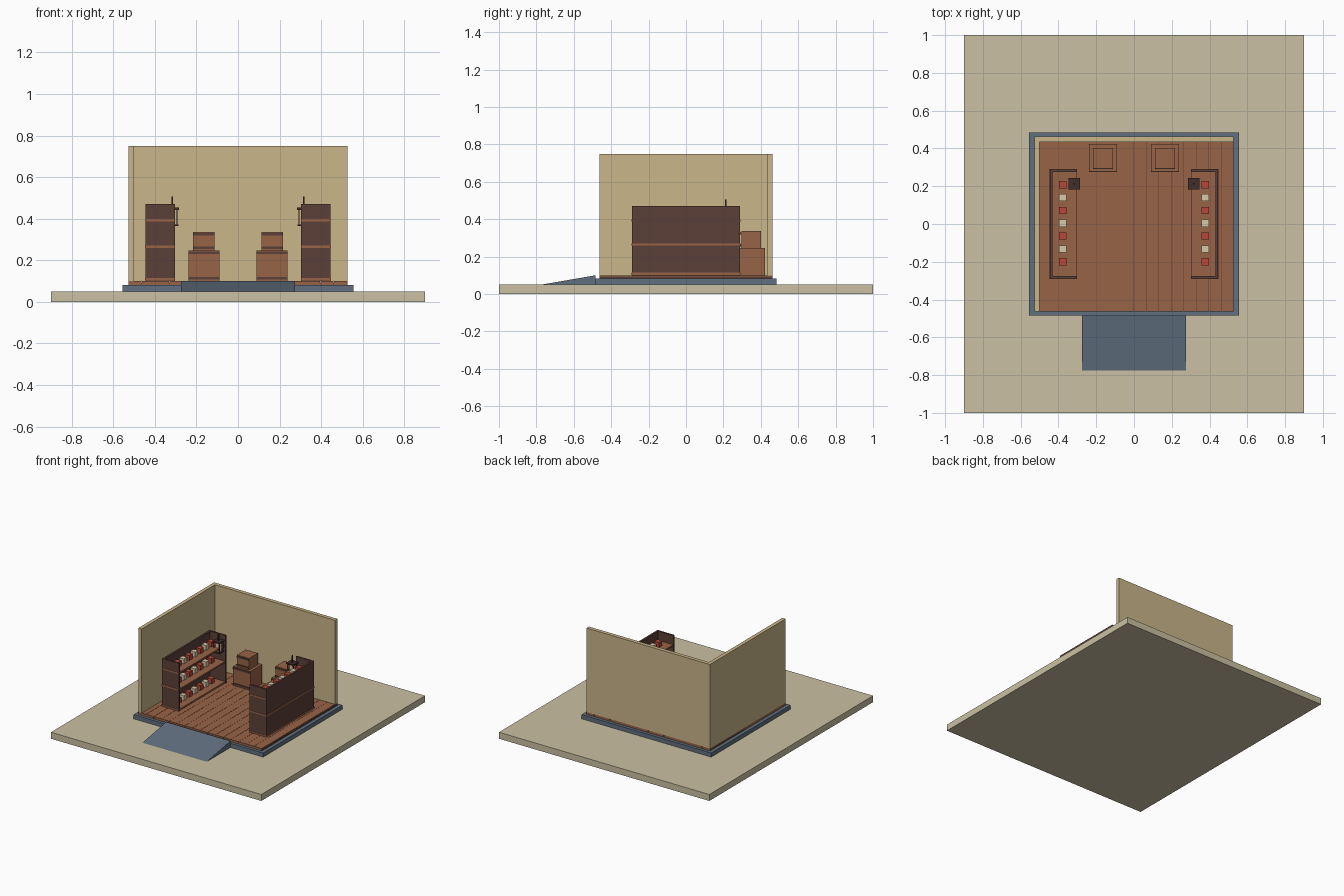
import bpy

cube = bpy.data.objects.get("Cube")
if cube:
    bpy.data.objects.remove(cube, do_unlink=True)


def material(name, r, g, b):
    """Flat material from 0-255 display values."""
    def lin(c):
        c /= 255
        return c / 12.92 if c < 0.04 else ((c + 0.055) / 1.055) ** 2.4
    col = (lin(r), lin(g), lin(b), 1)
    m = bpy.data.materials.new(name)
    m.use_nodes = True
    m.diffuse_color = col
    m.node_tree.nodes["Principled BSDF"].inputs["Base Color"].default_value = col
    return m


SAND = material("sand", 202, 192, 162)
PLASTER = material("plaster", 202, 182, 138)
SLATE = material("slate stone", 97, 112, 128)
WOOD = material("warm wood", 152, 99, 71)
DARK = material("dark wood", 93, 64, 57)
IRON = material("dark iron", 66, 46, 42)
RED = material("red goods", 184, 70, 56)
CREAM = material("cream goods", 216, 200, 168)


def mesh(name, verts, faces, mat):
    me = bpy.data.meshes.new(name)
    me.from_pydata(verts, [], faces)
    me.materials.append(mat)
    ob = bpy.data.objects.new(name, me)
    bpy.context.collection.objects.link(ob)
    return ob


def box(name, xs, ys, zs, mat):
    """Box spanning the given ranges on each axis."""
    xs, ys, zs = sorted(xs), sorted(ys), sorted(zs)
    verts = [(x, y, z) for x in xs for y in ys for z in zs]
    faces = [(0, 1, 3, 2), (4, 6, 7, 5), (0, 4, 5, 1),
             (2, 3, 7, 6), (0, 2, 6, 4), (1, 5, 7, 3)]
    return mesh(name, verts, faces, mat)


def around(c, half):
    return (c - half, c + half)


# Ground and stone foundation
box("ground", (-0.9, 0.9), (-1, 1), (0, 0.05), SAND)
box("foundation", (-0.555, 0.555), (-0.485, 0.485), (0.05, 0.082), SLATE)

# Entrance ramp
mesh("ramp", [(x, y, z) for x in (-0.275, 0.275)
              for y, z in ((-0.775, 0.05), (-0.485, 0.05), (-0.485, 0.1))],
     [(0, 2, 1), (3, 4, 5), (0, 1, 4, 3), (1, 2, 5, 4), (0, 3, 5, 2)], SLATE)

# Plank floor over a dark sub-floor
W = 0.528
box("sub_floor", (-W, W), (-0.46, 0.46), (0.08, 0.094), DARK)
step = 2 * W / 16
for i in range(16):
    x = -W + i * step
    box("floor_plank", (x, x + step - 0.0015), (-0.462, 0.462), (0.081, 0.1), WOOD)

# Two walls
box("back_wall", (-W, W), (0.433, 0.462), (0.1, 0.75), PLASTER)
box("side_wall", (-W, -0.5), (-0.462, 0.433), (0.1, 0.75), PLASTER)


def shelf_unit(s):
    """Open shelf facing the middle of the room."""
    def bx(name, xs, ys, zs, mat):
        return box(name, [s * x for x in xs], ys, zs, mat)

    bx("shelf_back", (0.432, 0.446), (-0.29, 0.29), (0.1, 0.47), DARK)
    for y in (-0.283, 0.283):
        bx("shelf_side", (0.302, 0.432), around(y, 0.007), (0.1, 0.47), DARK)
    for z, outer in ((0.108, 0.448), (0.265, 0.448), (0.393, 0.44)):
        bx("shelf_board", (0.303, outer), (-0.292, 0.292), around(z, 0.006), WOOD)
        for k in range(7):
            mat, name = ((RED, "red_jar"), (CREAM, "cream_box"))[k % 2]
            bx(name, around(0.377, 0.019), around(-0.2 + k * 0.068, 0.019),
               (z + 0.006, z + 0.044), mat)


def lantern(s):
    """Hanging lantern beside the shelf."""
    cx, cy = s * 0.316, 0.213
    box("lantern_cap", around(cx, 0.031), around(cy, 0.031), (0.443, 0.453), IRON)
    box("lantern_base", around(cx, 0.029), around(cy, 0.029), (0.364, 0.372), IRON)
    box("lantern_rod", around(cx, 0.004), around(cy, 0.004), (0.453, 0.506), IRON)
    box("lantern_core", around(cx, 0.014), around(cy, 0.014), (0.372, 0.443), CREAM)
    for dx in (-0.023, 0.023):
        for dy in (-0.023, 0.023):
            box("lantern_post", around(cx + dx, 0.003), around(cy + dy, 0.003),
                (0.372, 0.443), RED if dx < 0 else IRON)


def crate(name, cx, half, ys, zs):
    """Crate with two dark bands on its front."""
    box(name, around(cx, half), ys, zs, WOOD)
    for z in (zs[0] + 0.014, zs[1] - 0.012):
        box(name + "_band", around(cx, half), (ys[0] - 0.006, ys[0]),
            around(z, 0.006), DARK)


for side in (-1, 1):
    shelf_unit(side)
    lantern(side)
    crate("large_crate", side * 0.164, 0.075, (0.281, 0.423), (0.1, 0.247))
    crate("small_crate", side * 0.164, 0.052, (0.296, 0.402), (0.247, 0.336))
